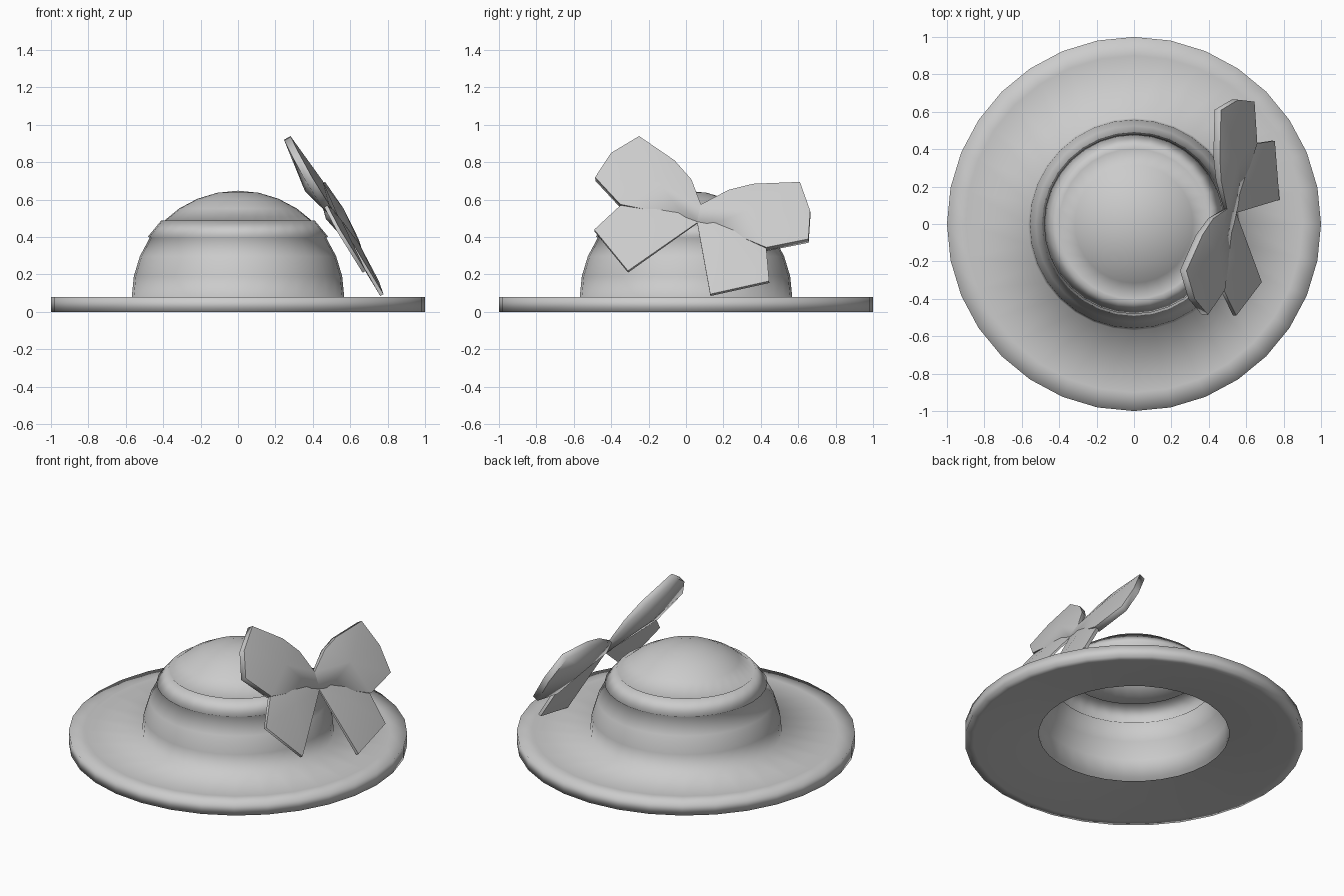
import bpy, bmesh, math
from mathutils import Vector

if "Cube" in bpy.data.objects:
    bpy.data.objects.remove(bpy.data.objects["Cube"])

SIDES = 32


def make_object(name, bm):
    mesh = bpy.data.meshes.new(name)
    bm.to_mesh(mesh)
    bm.free()
    obj = bpy.data.objects.new(name, mesh)
    bpy.context.collection.objects.link(obj)
    return obj


def lathe(name, profile):
    """Spin an open profile of (radius, z) around z; a zero radius ends in a pole."""
    bm = bmesh.new()
    rings = []
    for r, z in profile:
        rings.append([bm.verts.new((r * math.cos(2 * math.pi * j / SIDES),
                                    r * math.sin(2 * math.pi * j / SIDES), z))
                      for j in range(SIDES)])
    for a, b in zip(rings, rings[1:]):
        for j in range(SIDES):
            k = (j + 1) % SIDES
            bm.faces.new((a[j], a[k], b[k], b[j]))
    bmesh.ops.remove_doubles(bm, verts=bm.verts, dist=1e-5)
    for f in bm.faces:
        f.smooth = True
    return make_object(name, bm)


# Hat shell: hollow underside, rim, brim, domed crown with a raised band
R, BASE = 0.568, 0.08
dome = [(R * math.cos(math.radians(11.25 * i)),
         BASE + R * math.sin(math.radians(11.25 * i))) for i in range(9)]
band = [(dome[3][0] + 0.009, dome[3][1] + 0.007),
        (dome[4][0] + 0.009, dome[4][1] + 0.007)]
lathe("hat_shell", [(0.563, 0.05), (0.95, 0.0), (1, 0), (1, BASE), (0.9, BASE)]
      + dome[:4] + band + dome[4:8] + [(0, dome[8][1])])

# Bow: padded pieces lying on a plane leaning against the crown
NORMAL = Vector((1, -0.05, 0.58)).normalized()
KNOT = Vector((0.07, 0.52))


def on_plane(y, z):
    return Vector((0.815 - 0.58 * z + 0.05 * y, y, z))


def padded_piece(name, outline, edge, front, back):
    """Outline of (y, z) points, half thickness at edge, bulge on each side."""
    bm = bmesh.new()
    n = len(outline)
    mid = sum((Vector(p) for p in outline), Vector((0, 0))) / n
    loops = []
    for side, bulge in ((1, front), (-1, back)):
        loop = []
        for p in outline:
            t = edge * min(1, 0.4 + 2 * (Vector(p) - KNOT).length)
            loop.append(bm.verts.new(on_plane(*p) + NORMAL * side * t))
        c = bm.verts.new(on_plane(*mid) + NORMAL * side * bulge)
        for i in range(n):
            bm.faces.new((c, loop[i], loop[(i + 1) % n]))
        loops.append(loop)
    f, b = loops
    for i in range(n):
        k = (i + 1) % n
        bm.faces.new((f[i], b[i], b[k], f[k]))
    bmesh.ops.recalc_face_normals(bm, faces=bm.faces)
    obj = make_object(name, bm)
    bpy.context.view_layer.objects.active = obj
    obj.select_set(True)
    bpy.ops.object.shade_smooth_by_angle(angle=math.radians(80))
    obj.select_set(False)


padded_piece("bow_loop_front",
             [(0.08, 0.57), (0.03, 0.70), (-0.06, 0.80), (-0.25, 0.93), (-0.40, 0.84),
              (-0.485, 0.71), (-0.35, 0.565), (0.0, 0.50), (0.06, 0.48)], 0.02, 0.045, 0.065)
padded_piece("bow_loop_back",
             [(0.08, 0.57), (0.23, 0.645), (0.36, 0.675), (0.61, 0.685), (0.665, 0.53),
              (0.655, 0.38), (0.43, 0.335), (0.14, 0.46), (0.06, 0.48)], 0.02, 0.045, 0.065)

# Bow tails
padded_piece("bow_tail_front",
             [(0.08, 0.56), (-0.15, 0.60), (-0.35, 0.565), (-0.49, 0.435),
              (-0.31, 0.215), (0.06, 0.475)], 0.01, 0.028, 0.02)
padded_piece("bow_tail_back",
             [(0.08, 0.56), (0.27, 0.50), (0.43, 0.335), (0.445, 0.16),
              (0.13, 0.09), (0.06, 0.475)], 0.01, 0.028, 0.02)
